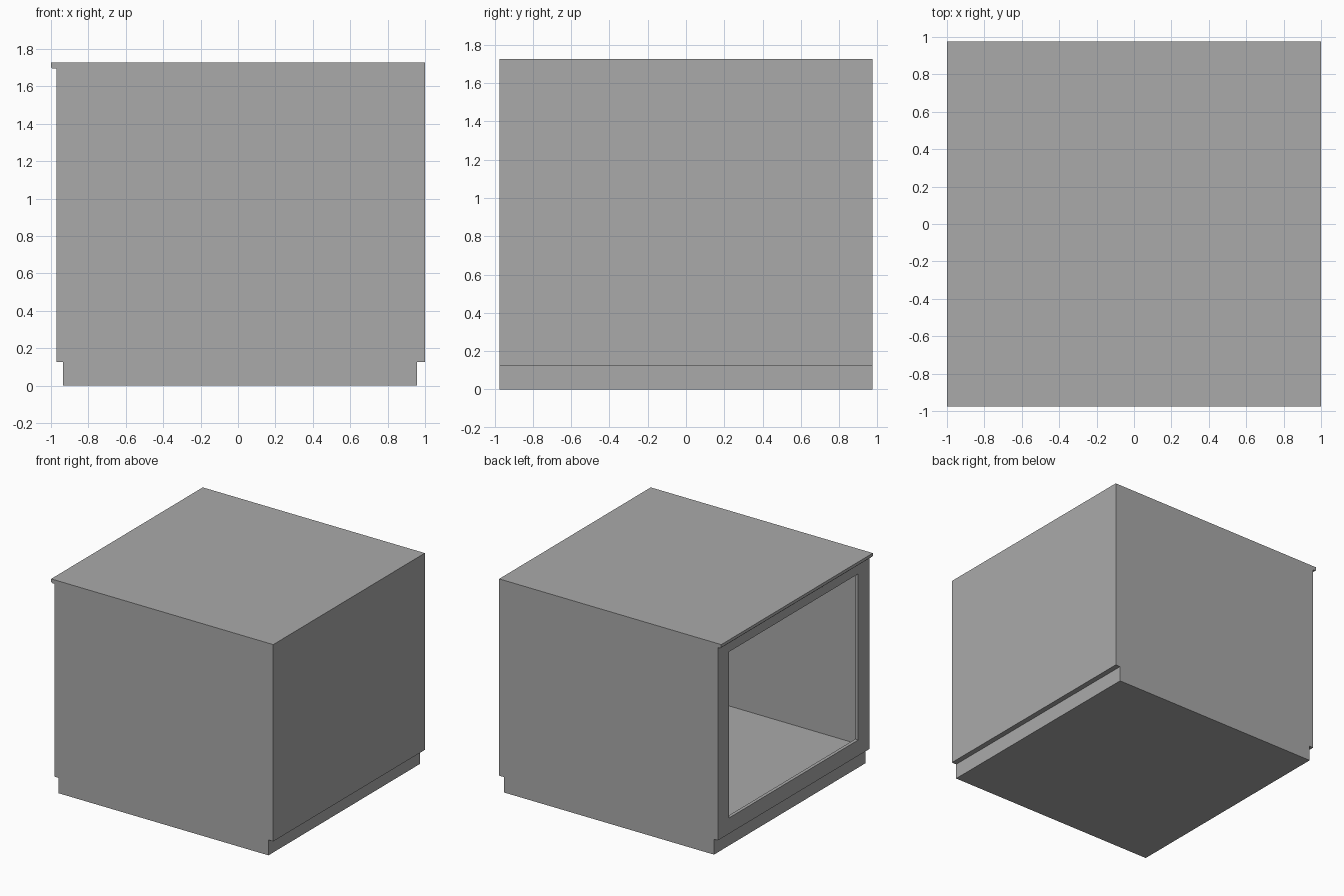
import bpy
import bmesh

# Remove the default cube
old = bpy.data.objects.get("Cube")
if old:
    bpy.data.objects.remove(old, do_unlink=True)

grey = bpy.data.materials.new("plain_grey")
grey.use_nodes = True
colour = (0.4, 0.4, 0.4, 1)
grey.diffuse_color = colour
grey.node_tree.nodes["Principled BSDF"].inputs["Base Color"].default_value = colour


def finish(name, bm):
    mesh = bpy.data.meshes.new(name)
    bmesh.ops.recalc_face_normals(bm, faces=bm.faces)
    bm.to_mesh(mesh)
    bm.free()
    mesh.materials.append(grey)
    obj = bpy.data.objects.new(name, mesh)
    bpy.context.collection.objects.link(obj)
    return obj


def box(name, x, y, z):
    bm = bmesh.new()
    bmesh.ops.create_cube(bm, size=1)
    for v in bm.verts:
        for i, (lo, hi) in enumerate((x, y, z)):
            v.co[i] = lo if v.co[i] < 0 else hi
    return finish(name, bm)


LEFT, RIGHT, HALF = -0.97, 1.0, 0.975
BASE, UNDER_TOP, TOP = 0.125, 1.695, 1.727
WALL, RIM = 0.027, 0.83
FACE = LEFT + WALL

# Plinth, set back at both ends
box("plinth", (-0.935, 0.957), (-HALF, HALF), (0, BASE))

# Carcass panels
box("floor_panel", (FACE, RIGHT - WALL), (WALL - HALF, HALF - WALL), (BASE, BASE + WALL))
box("end_panel", (RIGHT - WALL, RIGHT), (-HALF, HALF), (BASE, UNDER_TOP))
for side, name in ((-1, "front_panel"), (1, "back_panel")):
    y = sorted((side * HALF, side * (HALF - WALL)))
    box(name, (FACE, RIGHT - WALL), y, (BASE, UNDER_TOP))

# Frame around the open end
bm = bmesh.new()
corners = ((-1, 0), (1, 0), (1, 1), (-1, 1))
outer = [bm.verts.new((LEFT, s * HALF, (BASE, UNDER_TOP)[t])) for s, t in corners]
inner = [bm.verts.new((LEFT, s * RIM, (0.253, 1.605)[t])) for s, t in corners]
for i in range(4):
    j = (i + 1) % 4
    bm.faces.new((outer[i], outer[j], inner[j], inner[i]))
extruded = bmesh.ops.extrude_face_region(bm, geom=bm.faces[:], use_keep_orig=True)
moved = [g for g in extruded["geom"] if isinstance(g, bmesh.types.BMVert)]
bmesh.ops.translate(bm, verts=moved, vec=(WALL, 0, 0))
finish("opening_frame", bm)

# Top slab with a small lip, softened along its lower edge
bm = bmesh.new()
c = 0.008
profile = ((-1, TOP), (-1, UNDER_TOP + c), (c - 1, UNDER_TOP), (RIGHT, UNDER_TOP), (RIGHT, TOP))
face = bm.faces.new([bm.verts.new((x, -HALF, z)) for x, z in profile])
extruded = bmesh.ops.extrude_face_region(bm, geom=[face], use_keep_orig=True)
moved = [g for g in extruded["geom"] if isinstance(g, bmesh.types.BMVert)]
bmesh.ops.translate(bm, verts=moved, vec=(0, 2 * HALF, 0))
finish("top_slab", bm)
